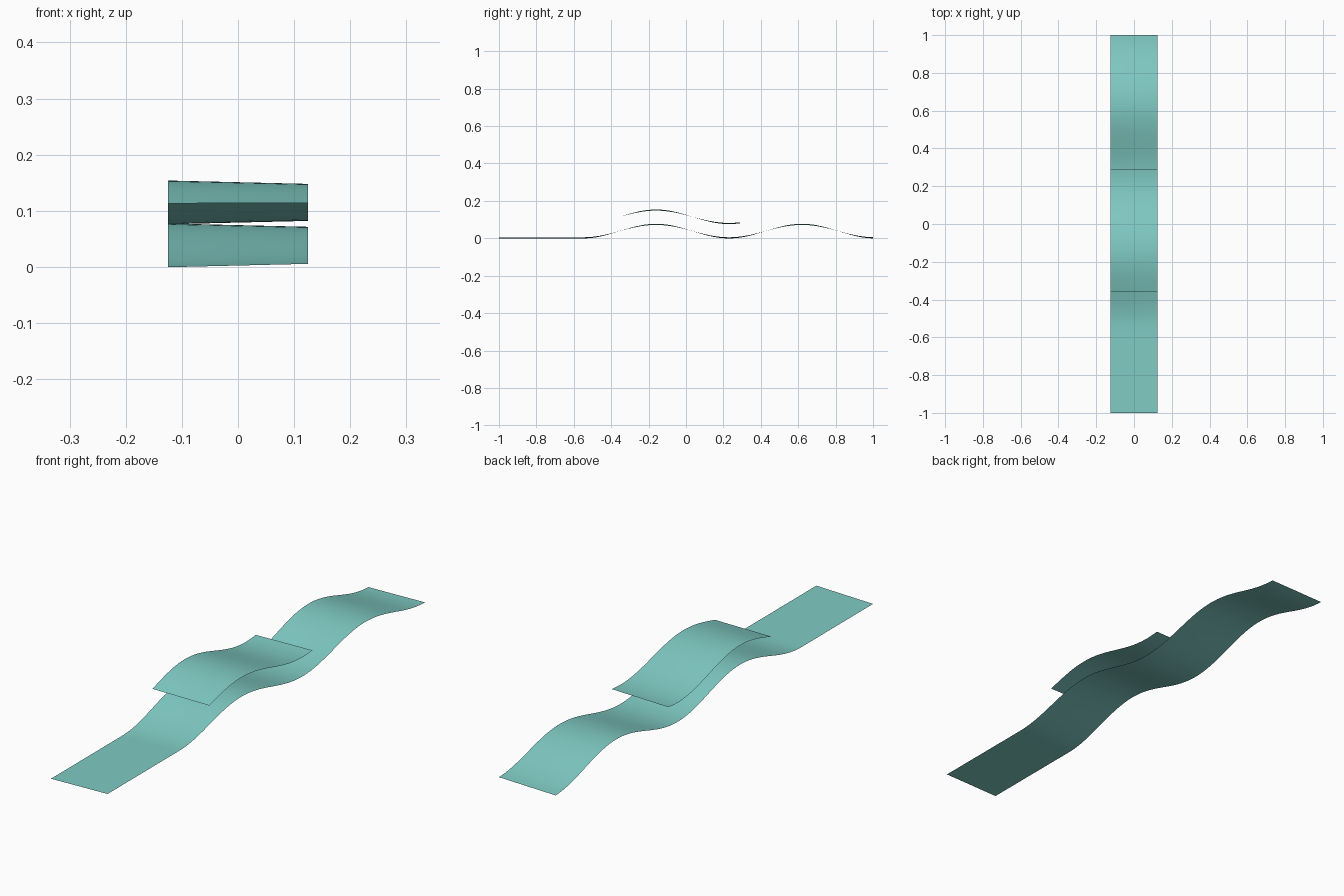
import bpy
import math

cube = bpy.data.objects.get("Cube")
if cube:
    bpy.data.objects.remove(cube, do_unlink=True)

teal = bpy.data.materials.new("soft_teal")
teal.use_nodes = True
teal.diffuse_color = (0.216, 0.597, 0.552, 1)
teal.node_tree.nodes["Principled BSDF"].inputs["Base Color"].default_value = teal.diffuse_color

HALF_WIDTH = 0.125
WAVE_START = -0.55
WAVELENGTH = 0.78
MEAN = 0.0385


def wave_height(x, y):
    """Flat lead-in followed by a rolling wave, slightly taller towards -x."""
    side = x / HALF_WIDTH
    amplitude = 0.036 - 0.003 * side
    phase = 2 * math.pi * max(0, y - WAVE_START) / WAVELENGTH
    return MEAN - amplitude * math.cos(phase)


def ribbon(name, y_start, y_end, lift, rows, columns=4):
    """Thin open sheet that follows the wave."""
    verts, faces = [], []
    for r in range(rows + 1):
        y = y_start + (y_end - y_start) * r / rows
        for c in range(columns + 1):
            x = HALF_WIDTH * (2 * c / columns - 1)
            verts.append((x, y, wave_height(x, y) + lift))
    step = columns + 1
    for r in range(rows):
        for c in range(columns):
            a = r * step + c
            faces.append((a, a + 1, a + 1 + step, a + step))
    mesh = bpy.data.meshes.new(name)
    mesh.from_pydata(verts, [], faces)
    mesh.materials.append(teal)
    mesh.shade_smooth()
    obj = bpy.data.objects.new(name, mesh)
    bpy.context.collection.objects.link(obj)
    return obj


# Long lower strip and the short strip floating above its first crest
ribbon("lower_ribbon", -1, 1, 0, 100)
ribbon("upper_ribbon", -0.36, 0.29, 0.0765, 36)
